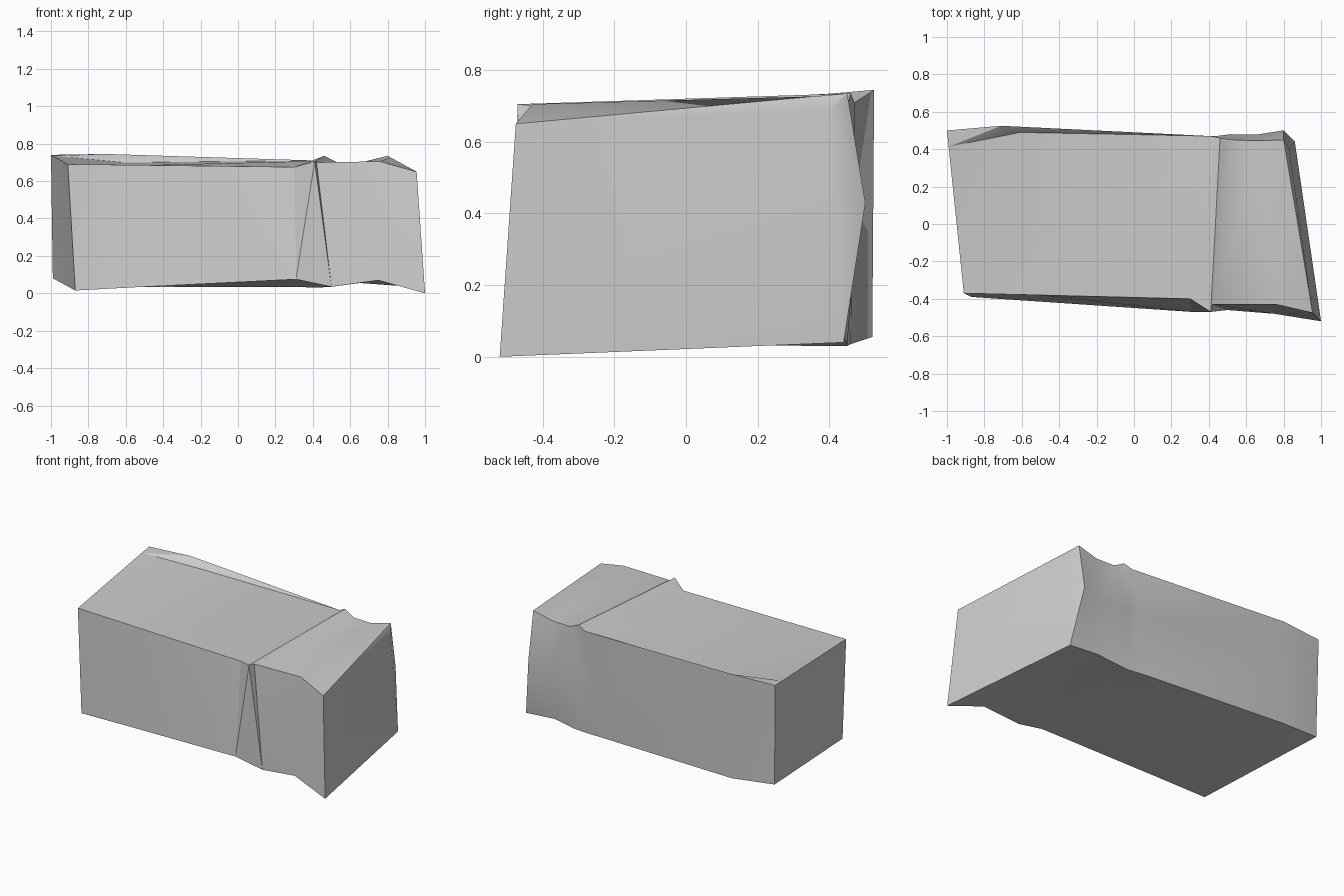
import bpy
import bmesh
import math
from mathutils import Vector

default_cube = bpy.data.objects.get("Cube")
if default_cube:
    bpy.data.objects.remove(default_cube, do_unlink=True)


def make_material(name, colour):
    material = bpy.data.materials.new(name)
    material.use_nodes = True
    material.diffuse_color = colour
    shader = material.node_tree.nodes["Principled BSDF"]
    shader.inputs["Base Color"].default_value = colour
    return material


# Cross-sections along the length:
# front bottom, front top, back top, back bottom
sections = [
    [(-.87, -.39, .015), (-.91, -.37, .69), (-1, .5, .74), (-.99, .49, .08)],
    [(-.5, -.415, .035), (-.5, -.38, .685), (-.71, .525, .745), (-.7, .52, .055)],
    [(.31, -.47, .075), (.3, -.4, .675), (.41, .47, .71), (.3, .46, .035)],
    [(.5, -.46, .035), (.41, -.47, .705), (.46, .46, .735), (.42, .45, .03)],
    [(.5, -.46, .035), (.42, -.43, .7), (.53, .45, .7), (.5, .45, .035)],
    [(.75, -.48, .07), (.76, -.43, .705), (.66, .445, .7), (.65, .44, .055)],
    [(1, -.52, 0), (.955, -.475, .65), (.8, .45, .735), (.86, .44, .04)],
]
# Outward swelling of the back wall at each section
back_bulges = [0, 0, 0, .015, .03, .035, .055]
# Fold along the rear of the top, and the pinch at the far end
top_fold = Vector((.08, .055, -.04))
end_pinch = Vector((.83, .4, .69))


def make_ring(mesh, index, section):
    front_low, front_top, back_top, back_low = map(Vector, section)
    fold = front_top.lerp(back_top, .9)
    if index == 1:
        fold += top_fold
    middle = back_top.lerp(back_low, .44)
    middle.y += back_bulges[index]
    if index == len(sections) - 1:
        middle.x = back_top.x
    points = (front_low, front_top, fold, back_top, middle, back_low)
    return [mesh.verts.new(point) for point in points]


def ring_edges(ring):
    return zip(ring, ring[1:] + ring[:1])


def build_block(name, material):
    mesh = bmesh.new()
    rings = [make_ring(mesh, i, s) for i, s in enumerate(sections)]

    # Long walls between neighbouring sections
    for ring, following in zip(rings, rings[1:]):
        for (a, b), (c, d) in zip(ring_edges(ring), ring_edges(following)):
            mesh.faces.new((a, b, d, c))

    # Plain cap at one end, pinched fan at the other
    mesh.faces.new(rings[0])
    tip = mesh.verts.new(end_pinch)
    for a, b in ring_edges(rings[-1]):
        mesh.faces.new((a, b, tip))

    # Close the narrow seam at its lower end
    bmesh.ops.remove_doubles(mesh, verts=mesh.verts, dist=.001)
    bmesh.ops.triangulate(mesh, faces=mesh.faces[:])
    bmesh.ops.recalc_face_normals(mesh, faces=mesh.faces[:])

    data = bpy.data.meshes.new(name)
    mesh.to_mesh(data)
    mesh.free()
    data.materials.append(material)
    block = bpy.data.objects.new(name, data)
    bpy.context.collection.objects.link(block)
    return block


stone_grey = make_material("stone grey", (.6, .6, .6, 1))
block = build_block("warped_block", stone_grey)

# Soft walls with crisp main edges
bpy.ops.object.select_all(action="DESELECT")
block.select_set(True)
bpy.context.view_layer.objects.active = block
bpy.ops.object.shade_smooth_by_angle(angle=math.radians(30))
